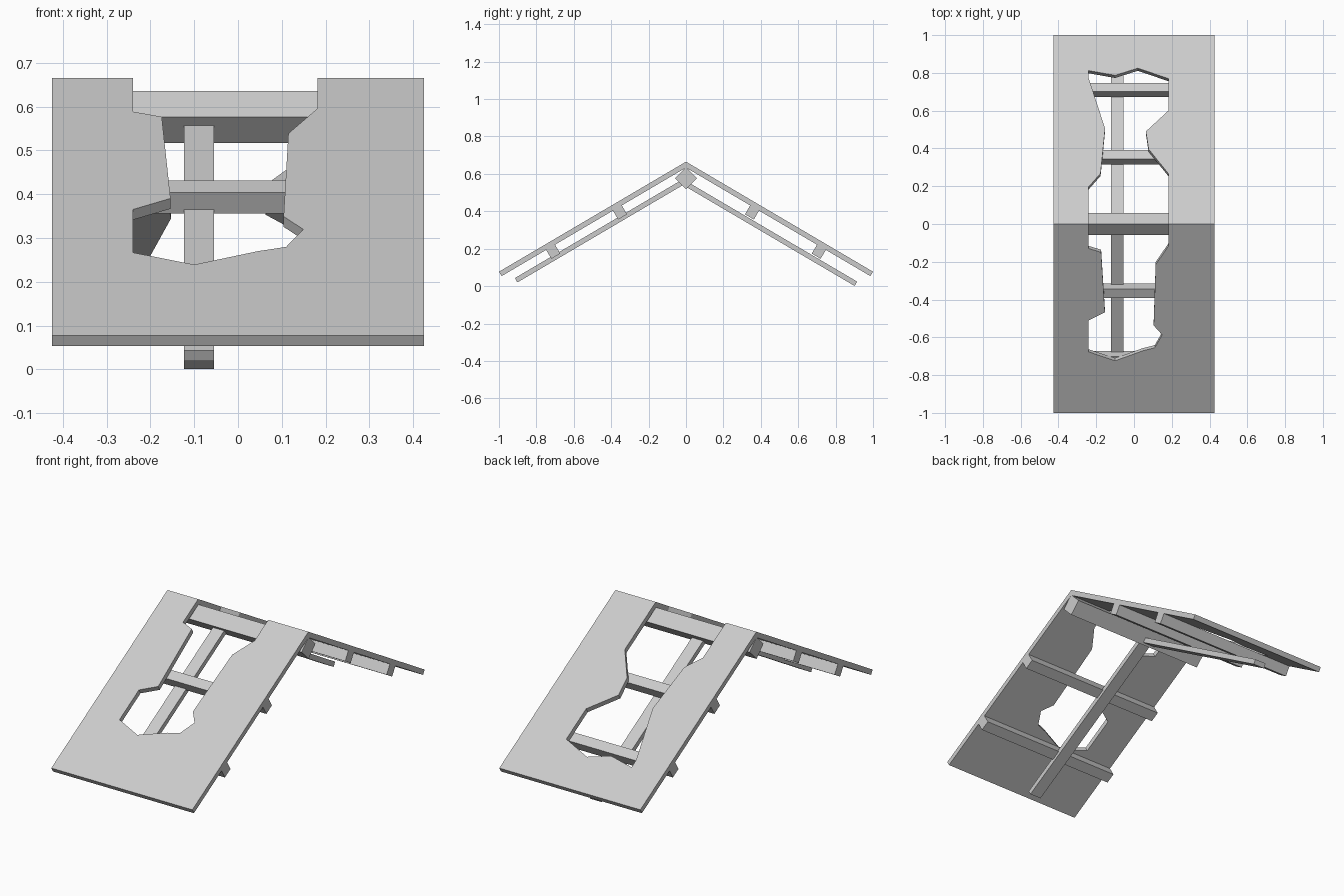
import bpy
import bmesh
from math import atan
from mathutils import Vector

cube = bpy.data.objects.get("Cube")
if cube:
    bpy.data.objects.remove(cube, do_unlink=True)

# Main dimensions
HALF_W = 0.425
RIDGE_Z = 0.665
SLOPE = 0.588
THICK = 0.0275
ANGLE = atan(SLOPE)
DOWN = Vector((0, 1, -SLOPE)).normalized()      # downhill direction, back side
NORMAL = Vector((0, SLOPE, 1)).normalized()     # outward normal, back side

grey = bpy.data.materials.new("plain grey")
grey.use_nodes = True
COLOUR = (0.6, 0.6, 0.6, 1)
grey.diffuse_color = COLOUR
grey.node_tree.nodes["Principled BSDF"].inputs["Base Color"].default_value = COLOUR


def finish(name, bm):
    bmesh.ops.remove_doubles(bm, verts=bm.verts, dist=0.0001)
    bmesh.ops.recalc_face_normals(bm, faces=bm.faces)
    mesh = bpy.data.meshes.new(name)
    bm.to_mesh(mesh)
    bm.free()
    mesh.materials.append(grey)
    obj = bpy.data.objects.new(name, mesh)
    bpy.context.collection.objects.link(obj)
    return obj


def flip(v, side):
    return Vector((v.x, v.y * side, v.z))


def bar(name, profile, x0, x1):
    """Extrude a side profile along x."""
    bm = bmesh.new()
    face = bm.faces.new([bm.verts.new((x0, p.y, p.z)) for p in profile])
    ext = bmesh.ops.extrude_face_region(bm, geom=[face])
    moved = [g for g in ext["geom"] if isinstance(g, bmesh.types.BMVert)]
    bmesh.ops.translate(bm, verts=moved, vec=(x1 - x0, 0, 0))
    return finish(name, bm)


# Broken roof: each half is a slab with a jagged opening reaching the ridge
front_hole = [(-.24, 0), (-.24, .13), (-.174, .15), (-.154, .467), (-.24, .51),
              (-.24, .677), (-.10, .724), (.045, .672), (.11, .655), (.149, .587),
              (.104, .537), (.115, .215), (.182, .117), (.182, 0)]
back_hole = [(-.24, 0), (-.24, .197), (-.177, .268), (-.153, .505), (-.24, .772),
             (-.24, .812), (-.10, .787), (.02, .825), (.182, .77), (.182, .60),
             (.063, .49), (.077, .397), (.182, .267), (.182, 0)]


def roof_half(bm, hole, side):
    outline = [(-HALF_W, 0)] + hole + [(HALF_W, 0), (HALF_W, 1), (-HALF_W, 1)]
    top, under = [], []
    for x, d in outline:
        p = Vector((x, d, RIDGE_Z - SLOPE * d))
        # ridge points drop straight down to form a mitre
        q = p - (NORMAL * THICK if d > 0 else Vector((0, 0, THICK / NORMAL.z)))
        top.append(bm.verts.new(flip(p, side)))
        under.append(bm.verts.new(flip(q, side)))
    bm.faces.new(top)
    bm.faces.new(under[::-1])
    n = len(outline)
    for i in range(n):
        j = (i + 1) % n
        if outline[i][1] or outline[j][1]:      # no wall inside the mitre
            bm.faces.new((top[i], under[i], under[j], top[j]))


bm = bmesh.new()
roof_half(bm, front_hole, -1)
roof_half(bm, back_hole, 1)
finish("roof_panels", bm)

# Ridge beam, a square timber set on its corner
R, BEAM_Z = 0.0595, 0.5765
bar("ridge_beam", [Vector((0, y, BEAM_Z + z)) for y, z in
                   ((-R, 0), (0, -R), (R, 0), (0, R))], -HALF_W, HALF_W)

# Purlins just under the panels
S = 0.055
for side, label in ((-1, "front"), (1, "back")):
    for d, place in ((0.353, "upper"), (0.71, "lower")):
        seat = Vector((0, d, RIDGE_Z - SLOPE * d - THICK / NORMAL.z))
        centre = seat - Vector((0, 0, S / 2 / NORMAL.z))
        corners = [centre + DOWN * a * S / 2 + NORMAL * b * S / 2
                   for a, b in ((-1, -1), (1, -1), (1, 1), (-1, 1))]
        bar(f"{label}_{place}_purlin", [flip(c, side) for c in corners],
            -HALF_W, HALF_W)

# Rafters below the purlins
for side, label, z in ((-1, "front", 0.581), (1, "back", 0.562)):
    start = Vector((0, 0, z))
    end = Vector((0, 0.915, z - SLOPE * 0.915))
    drop = NORMAL * 0.027
    bar(f"{label}_rafter", [flip(p, side) for p in
                            (start, end, end - drop, start - drop)], -0.123, -0.055)
